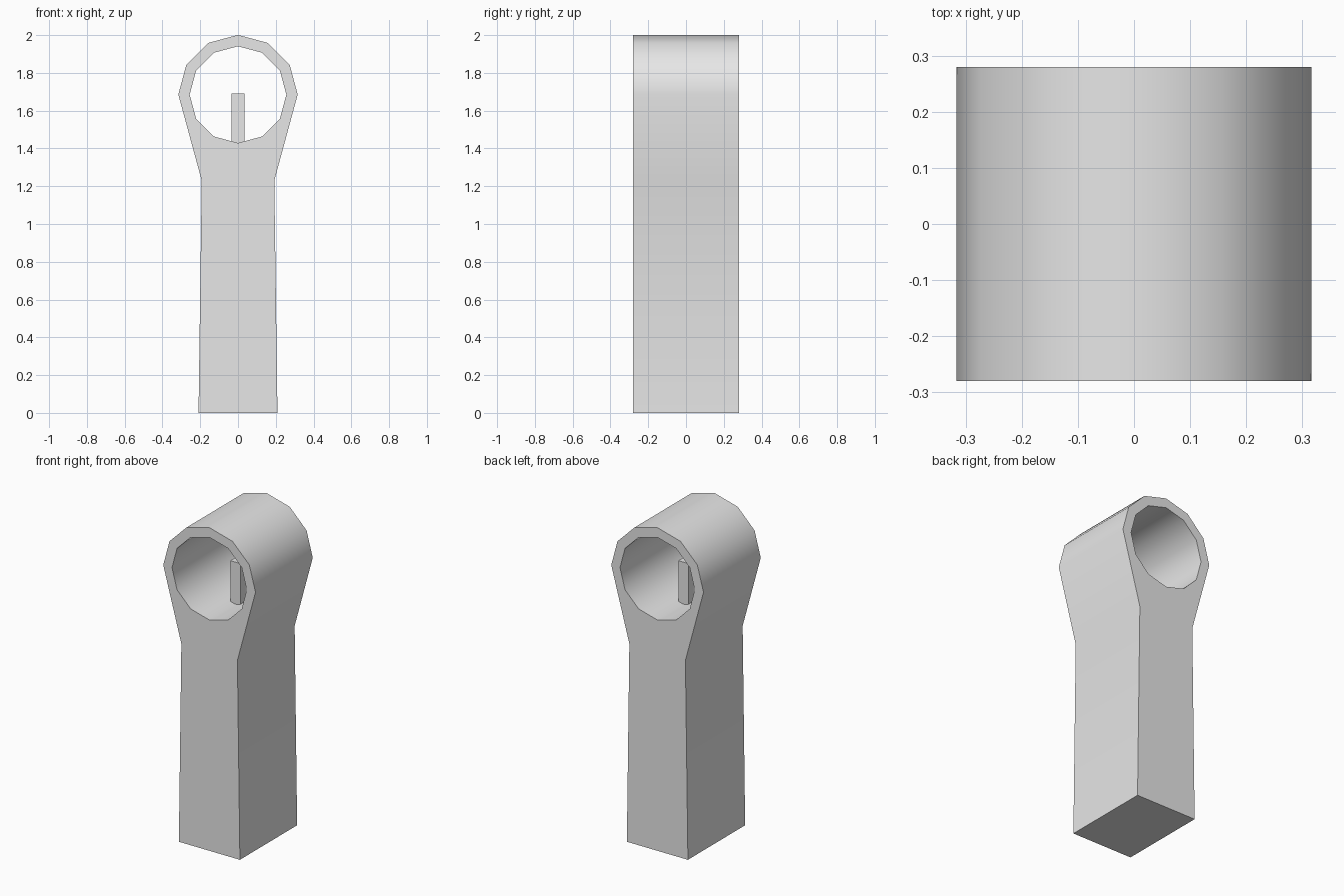
import bpy, bmesh, math

if "Cube" in bpy.data.objects:
    bpy.data.objects.remove(bpy.data.objects["Cube"])

grey = bpy.data.materials.new("light grey")
grey.diffuse_color = (0.8, 0.8, 0.8, 1)
grey.use_nodes = True
grey.node_tree.nodes["Principled BSDF"].inputs["Base Color"].default_value = grey.diffuse_color

CENTRE_Z, OUTER, INNER, HALF_DEPTH = 1.685, 0.316, 0.256, 0.28


def ring_point(radius, step):
    a = math.radians(30 * step)
    return radius * math.cos(a), CENTRE_Z + radius * math.sin(a)


def finish(name, bm):
    bmesh.ops.recalc_face_normals(bm, faces=bm.faces)
    mesh = bpy.data.meshes.new(name)
    bm.to_mesh(mesh)
    bm.free()
    mesh.materials.append(grey)
    obj = bpy.data.objects.new(name, mesh)
    bpy.context.collection.objects.link(obj)
    return obj


# Post with an eyelet: outline and twelve-sided hole, filled and extruded in depth
outline = [ring_point(OUTER, i) for i in range(7)]
outline += [(-0.192, 1.23), (-0.209, 0), (0.209, 0), (0.192, 1.23)]
hole = [ring_point(INNER, i) for i in range(12)]

bm = bmesh.new()
edges = []
for loop in (outline, hole):
    vs = [bm.verts.new((x, -HALF_DEPTH, z)) for x, z in loop]
    edges += [bm.edges.new((v, vs[(i + 1) % len(vs)])) for i, v in enumerate(vs)]
bmesh.ops.triangle_fill(bm, edges=edges, use_beauty=True)
ext = bmesh.ops.extrude_face_region(bm, geom=bm.faces[:], use_keep_orig=True)
new_verts = [g for g in ext["geom"] if isinstance(g, bmesh.types.BMVert)]
bmesh.ops.translate(bm, verts=new_verts, vec=(0, 2 * HALF_DEPTH, 0))
post = finish("eyelet_post", bm)

# Soft sides, crisp front and back rims
bpy.ops.object.select_all(action='DESELECT')
post.select_set(True)
bpy.context.view_layer.objects.active = post
bpy.ops.object.shade_smooth_by_angle(angle=math.radians(40))

# Small upright pin standing in the hole
bm = bmesh.new()
bmesh.ops.create_cube(bm, size=1)
bmesh.ops.scale(bm, vec=(0.07, 0.05, 0.26), verts=bm.verts)
bmesh.ops.translate(bm, vec=(0, 0, 1.56), verts=bm.verts)
finish("pin", bm)
